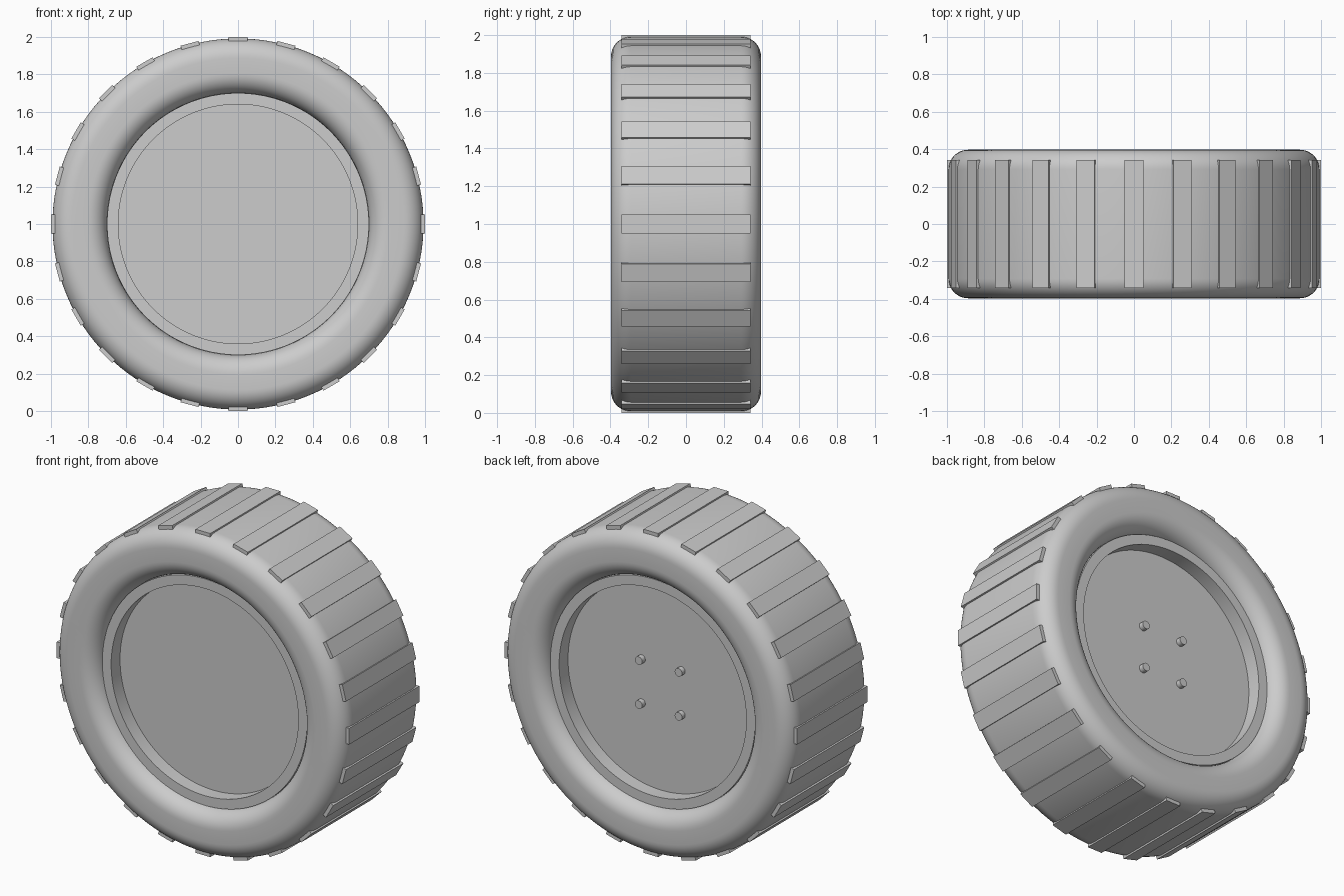
import bpy, bmesh
from math import pi, sin, cos, radians
from mathutils import Matrix, Vector

cube = bpy.data.objects.get("Cube")
if cube:
    bpy.data.objects.remove(cube, do_unlink=True)

# Single grey finish
GREY = (0.604, 0.604, 0.604, 1)
grey = bpy.data.materials.new("light_grey")
grey.use_nodes = True
grey.diffuse_color = GREY
grey.node_tree.nodes["Principled BSDF"].inputs["Base Color"].default_value = GREY

CENTRE = Vector((0, 0, 1))
TYRE_R, BORE_R, HALF_W, ROUND = 0.992, 0.70, 0.397, 0.105
RIM_Y, DISC_Y, DISC_R = 0.325, 0.238, 0.64


def finish(name, bm, smooth=False):
    """Turn a bmesh into a named, coloured object at the axle height."""
    bmesh.ops.recalc_face_normals(bm, faces=bm.faces)
    mesh = bpy.data.meshes.new(name)
    bm.to_mesh(mesh)
    bm.free()
    mesh.materials.append(grey)
    obj = bpy.data.objects.new(name, mesh)
    obj.location = CENTRE
    bpy.context.collection.objects.link(obj)
    if smooth:
        bpy.ops.object.select_all(action='DESELECT')
        obj.select_set(True)
        bpy.context.view_layer.objects.active = obj
        bpy.ops.object.shade_smooth_by_angle(angle=radians(30))


def lathe(name, profile, closed, steps=128):
    """Revolve (radius, y) points about the axle."""
    bm = bmesh.new()
    verts = [bm.verts.new((r, y, 0)) for r, y in profile]
    pairs = list(zip(verts, verts[1:]))
    if closed:
        pairs.append((verts[-1], verts[0]))
    edges = [bm.edges.new(p) for p in pairs]
    bmesh.ops.spin(bm, geom=verts + edges, cent=(0, 0, 0), axis=(0, 1, 0),
                   angle=2 * pi, steps=steps, use_merge=True)
    bmesh.ops.remove_doubles(bm, verts=bm.verts, dist=1e-5)
    finish(name, bm, smooth=True)


# Tyre: a tube with four rounded corners
section = []
corners = [(TYRE_R - ROUND, HALF_W - ROUND), (BORE_R + ROUND, HALF_W - ROUND),
           (BORE_R + ROUND, ROUND - HALF_W), (TYRE_R - ROUND, ROUND - HALF_W)]
for quarter, (r, y) in enumerate(corners):
    for i in range(11):
        a = (quarter + i / 10) * pi / 2
        section.append((r + ROUND * cos(a), y + ROUND * sin(a)))
lathe("tyre", section, closed=True)

# Wheel hub: a disc recessed behind a rim on both sides
half = [(0, DISC_Y), (DISC_R, DISC_Y), (DISC_R, RIM_Y), (BORE_R, RIM_Y)]
lathe("wheel_hub", half + [(r, -y) for r, y in reversed(half)], closed=False)

# Tread bars around the tyre
BARS = 24
bm = bmesh.new()
for i in range(BARS):
    place = (Matrix.Rotation(2 * pi * i / BARS, 4, 'Y')
             @ Matrix.Translation((0, 0, 0.989))
             @ Matrix.Diagonal((0.10, 0.685, 0.022, 1)))
    bmesh.ops.create_cube(bm, size=1, matrix=place)
finish("tread_bars", bm)

# Four wheel bolts on the back of the hub
bm = bmesh.new()
for x in (-0.136, 0.136):
    for z in (-0.136, 0.136):
        place = Matrix.Translation((x, 0.249, z)) @ Matrix.Rotation(pi / 2, 4, 'X')
        bmesh.ops.create_cone(bm, cap_ends=True, segments=24, radius1=0.025,
                              radius2=0.025, depth=0.04, matrix=place)
finish("wheel_bolts", bm, smooth=True)
